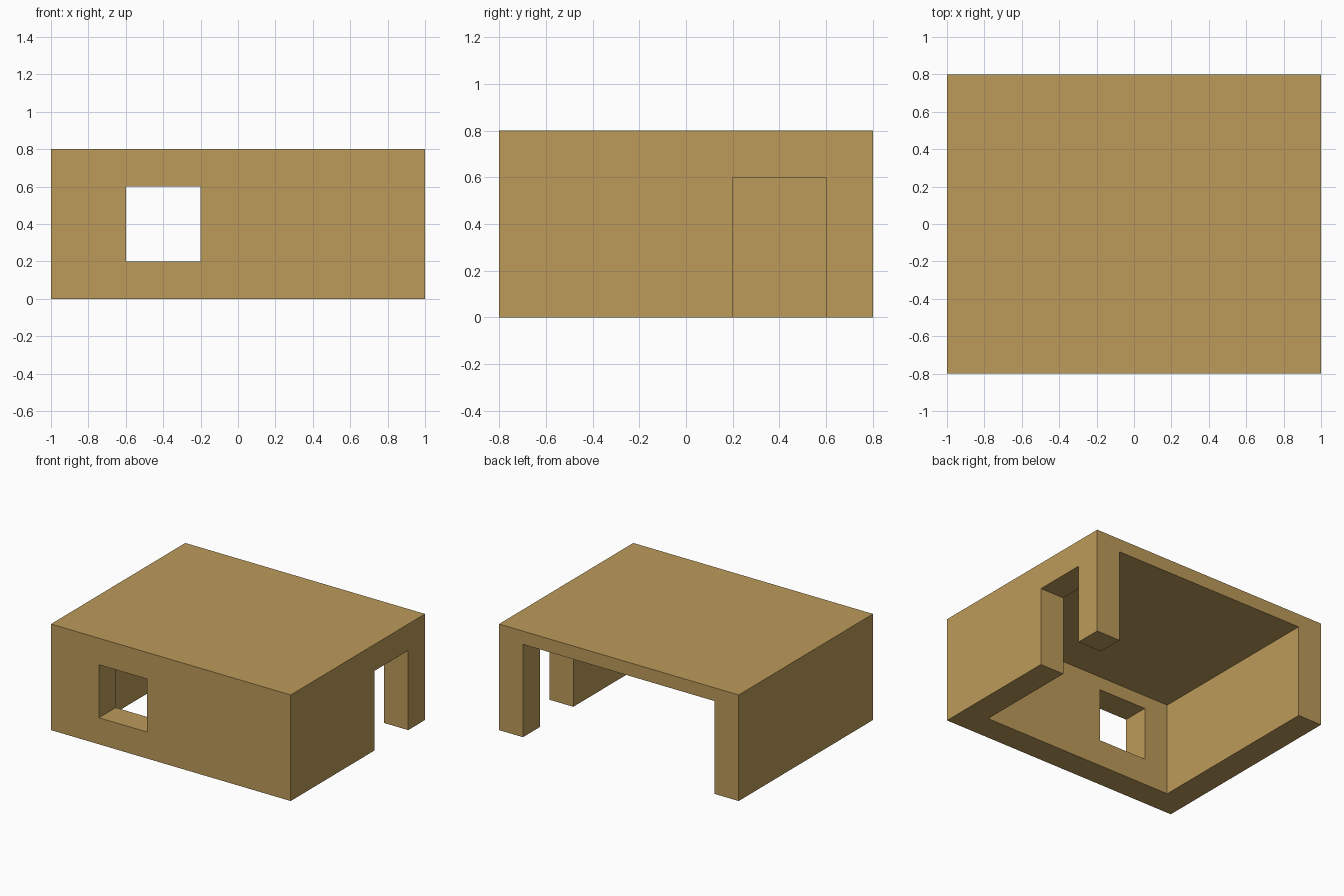
import bpy

if "Cube" in bpy.data.objects:
    bpy.data.objects.remove(bpy.data.objects["Cube"])


def box(name, x, y, z):
    """Axis-aligned box from (min, max) ranges."""
    bpy.ops.mesh.primitive_cube_add(
        size=1, location=[(a + b) / 2 for a, b in (x, y, z)])
    ob = bpy.context.object
    ob.name = name
    for v in ob.data.vertices:
        v.co = [c * (b - a) for c, (a, b) in zip(v.co, (x, y, z))]
    return ob


tan = bpy.data.materials.new("tan")
tan.diffuse_color = (0.503, 0.328, 0.102, 1)
tan.use_nodes = True
tan.node_tree.nodes["Principled BSDF"].inputs["Base Color"].default_value = tan.diffuse_color

# Building shell: one solid block, hollowed below
shell = box("building_shell", (-1, 1), (-0.8, 0.8), (0, 0.8))
shell.data.materials.append(tan)

# Room (open to the back and below), front window, right doorway
cutters = [
    box("room_cutter", (-0.8, 0.8), (-0.6, 1.0), (-0.2, 0.7)),
    box("window_cutter", (-0.6, -0.2), (-1.0, -0.5), (0.2, 0.6)),
    box("door_cutter", (0.7, 1.2), (0.2, 0.6), (-0.2, 0.6)),
]

for cutter in cutters:
    cutter.hide_render = True
    cutter.data.materials.append(tan)
    mod = shell.modifiers.new(cutter.name, 'BOOLEAN')
    mod.operation = 'DIFFERENCE'
    mod.solver = 'EXACT'
    mod.object = cutter

# Apply the cuts and remove the helpers
bpy.context.view_layer.objects.active = shell
for mod in list(shell.modifiers):
    bpy.ops.object.modifier_apply(modifier=mod.name)
for cutter in cutters:
    bpy.data.objects.remove(cutter)
